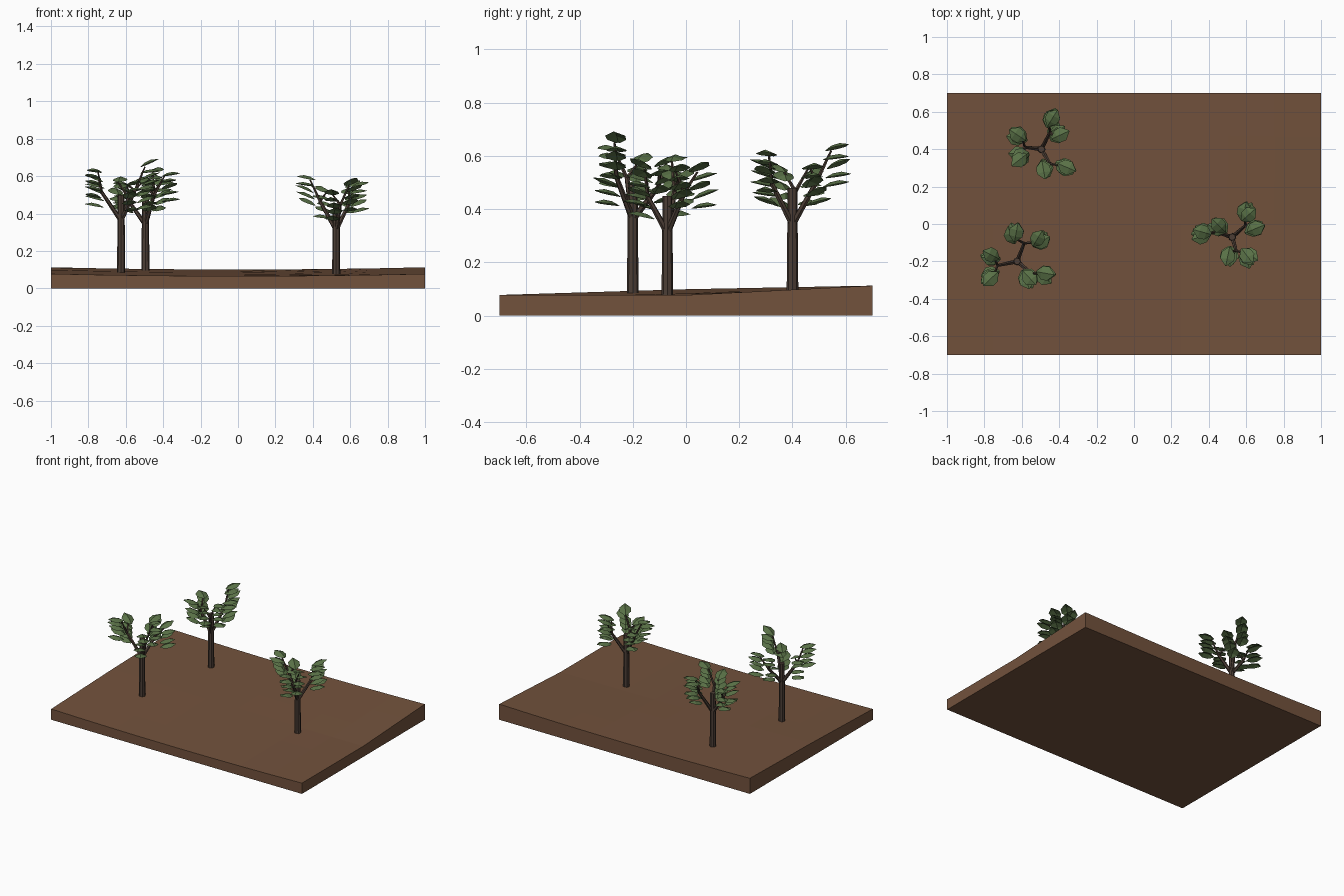
import bpy, bmesh, math, random
from mathutils import Vector, Matrix

if "Cube" in bpy.data.objects:
    bpy.data.objects.remove(bpy.data.objects["Cube"])
random.seed(4)


def material(name, col):
    m = bpy.data.materials.new(name)
    m.diffuse_color = (*col, 1)
    m.use_nodes = True
    m.node_tree.nodes["Principled BSDF"].inputs["Base Color"].default_value = m.diffuse_color
    return m


SOIL = material("soil brown", (0.17, 0.085, 0.046))
BARK = material("dark bark", (0.072, 0.048, 0.036))
LEAF = material("leaf green", (0.10, 0.165, 0.062))


def finish(name, bm, mat):
    bmesh.ops.recalc_face_normals(bm, faces=bm.faces)
    me = bpy.data.meshes.new(name)
    bm.to_mesh(me)
    bm.free()
    me.materials.append(mat)
    ob = bpy.data.objects.new(name, me)
    bpy.context.collection.objects.link(ob)
    return ob


def ground_z(x, y):
    side = -0.018 if x > 0 else 0.004
    return 0.083 + 0.025 * y + 0.012 * x * x + side * abs(x) * (1 - abs(y) / 0.7)


# Ground slab with a gently rolling top
bm = bmesh.new()
bmesh.ops.create_grid(bm, x_segments=8, y_segments=6, size=1)
for v in bm.verts:
    v.co.y *= 0.7
top = bm.verts[:]
ret = bmesh.ops.extrude_face_region(bm, geom=bm.faces[:], use_keep_orig=True)
for v in ret["geom"]:
    if isinstance(v, bmesh.types.BMVert):
        v.co.z = 0
for v in top:
    v.co.z = ground_z(v.co.x, v.co.y)
finish("ground_slab", bm, SOIL)


def limb(bm, a, b, r1, r2, sides):
    """Tapered round bar from a to b."""
    d = Vector(b) - Vector(a)
    mat = Matrix.Translation((Vector(a) + Vector(b)) / 2) @ d.to_track_quat('Z', 'Y').to_matrix().to_4x4()
    bmesh.ops.create_cone(bm, cap_ends=True, segments=sides, radius1=r1, radius2=r2,
                          depth=d.length, matrix=mat)


def leaf(bm, base, heading, tilt, length, width):
    """Thin folded pointed blade running out from base."""
    mat = (Matrix.Translation(base) @ Matrix.Rotation(heading, 4, 'Z')
           @ Matrix.Rotation(-tilt, 4, 'Y'))
    rows = []
    for t, w, lift in ((0, 0.15, 0), (0.3, 0.85, 0.012), (0.65, 0.9, 0.014), (1, 0.08, 0.002)):
        rows.append([bm.verts.new(mat @ Vector((t * length, s * w * width / 2,
                                                lift - abs(s) * w * 0.016)))
                     for s in (-1, 0, 1)])
    for p, q in zip(rows, rows[1:]):
        for i in range(2):
            bm.faces.new((p[i], p[i + 1], q[i + 1], q[i]))


# Each tree: trunk x, y, top, then branches as pairs of leaf sprays (x, y, top z)
TREES = {
    "front_left": (-0.625, -0.20, 0.50, [
        ((-0.645, -0.05, 0.60), (-0.50, -0.08, 0.59)),
        ((-0.77, -0.18, 0.60), (-0.77, -0.28, 0.65)),
        ((-0.57, -0.29, 0.58), (-0.475, -0.28, 0.68))]),
    "back_left": (-0.495, 0.40, 0.48, [
        ((-0.45, 0.57, 0.65), (-0.41, 0.485, 0.58)),
        ((-0.62, 0.47, 0.58), (-0.615, 0.36, 0.57)),
        ((-0.49, 0.29, 0.58), (-0.375, 0.295, 0.63))]),
    "right": (0.525, -0.07, 0.45, [
        ((0.605, 0.065, 0.57), (0.645, -0.03, 0.57)),
        ((0.36, -0.05, 0.61), (0.45, -0.015, 0.54)),
        ((0.50, -0.17, 0.53), (0.61, -0.175, 0.58))]),
}
for name, (x, y, ztop, branches) in TREES.items():
    # Trunk
    bm = bmesh.new()
    limb(bm, (x, y, ground_z(x, y) - 0.01), (x, y, ztop), 0.022, 0.018, 8)
    finish(name + "_trunk", bm, BARK)
    wood, green = bmesh.new(), bmesh.new()
    fork = Vector((x, y, ztop - 0.14))
    for pair in branches:
        # Main branch towards the middle of its two sprays
        mid = sum((Vector(p) for p in pair), Vector()) / 2
        out = Vector((mid.x - x, mid.y - y, 0))
        elbow = fork + out * 0.72
        elbow.z = mid.z - 0.11
        limb(wood, fork, elbow, 0.013, 0.009, 6)
        for p in pair:
            p = Vector(p)
            d = Vector((p.x - x, p.y - y, 0))
            heading = math.atan2(d.y, d.x)
            stem = p - d.normalized() * 0.025
            limb(wood, elbow, stem - Vector((0, 0, 0.03)), 0.008, 0.004, 5)
            # Stacked leaves pointing outwards
            for i in range(5):
                base = p - d.normalized() * (0.05 + random.uniform(-0.008, 0.008))
                base.z = p.z - 0.03 - 0.034 * i
                leaf(green, base, heading + random.uniform(-0.4, 0.4),
                     random.uniform(0.1, 0.4), 0.105, 0.085)
    finish(name + "_branches", wood, BARK)
    finish(name + "_leaves", green, LEAF)
